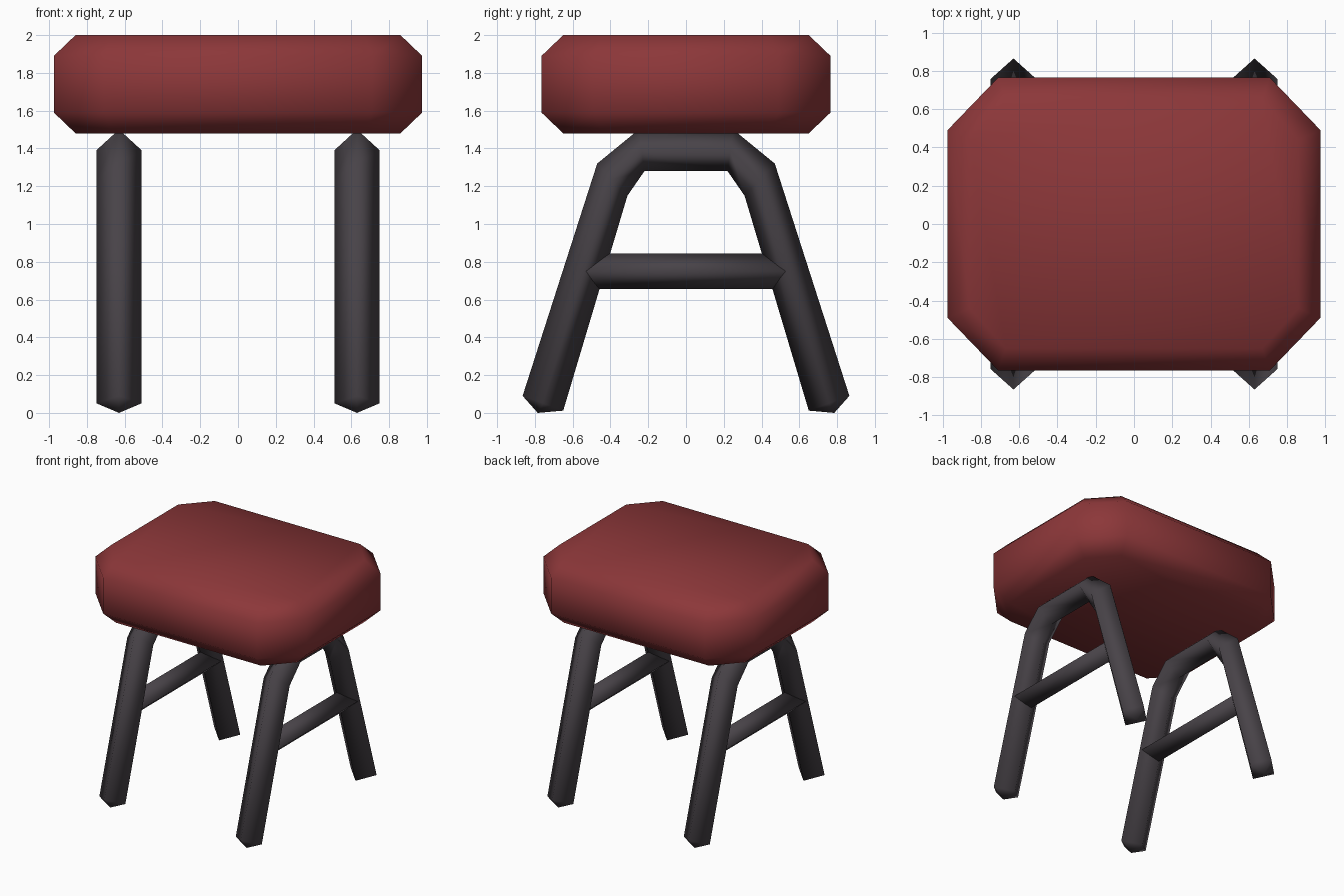
import bpy, bmesh

if "Cube" in bpy.data.objects:
    bpy.data.objects.remove(bpy.data.objects["Cube"])


def material(name, rgb):
    m = bpy.data.materials.new(name)
    m.diffuse_color = (*rgb, 1)
    m.use_nodes = True
    m.node_tree.nodes["Principled BSDF"].inputs["Base Color"].default_value = m.diffuse_color
    return m


red = material("red upholstery", (0.262, 0.038, 0.041))
dark = material("dark metal", (0.065, 0.056, 0.065))


def loft(name, rings, mat, tips=None):
    """Skin equal-sized rings of points; ends are flat or drawn to tip points."""
    bm = bmesh.new()
    vs = [[bm.verts.new(p) for p in r] for r in rings]
    n = len(vs[0])
    for a, b in zip(vs, vs[1:]):
        for i in range(n):
            j = (i + 1) % n
            bm.faces.new((a[i], a[j], b[j], b[i]))
    for k, end in enumerate((vs[0], vs[-1])):
        if tips:
            t = bm.verts.new(tips[k])
            for i in range(n):
                bm.faces.new((end[i], end[(i + 1) % n], t))
        else:
            bm.faces.new(end)
    bmesh.ops.recalc_face_normals(bm, faces=bm.faces)
    me = bpy.data.meshes.new(name)
    bm.to_mesh(me)
    bm.free()
    me.materials.append(mat)
    for p in me.polygons:
        p.use_smooth = True
    ob = bpy.data.objects.new(name, me)
    bpy.context.collection.objects.link(ob)
    return ob


# Seat: chamfered octagonal cushion
def octagon(x1, y1, x2, y2, z):
    q = [(x1, y1), (x2, y2)]
    pts = q + [(-x, y) for x, y in reversed(q)]
    pts += [(-x, -y) for x, y in pts]
    return [(x, y, z) for x, y in pts]


outer, inner = (0.975, 0.49, 0.71, 0.765), (0.86, 0.44, 0.67, 0.65)
loft("seat", [octagon(*inner, 1.48), octagon(*outer, 1.59),
              octagon(*outer, 1.89), octagon(*inner, 2.0)], red)

# Leg frames: diamond-section bent tube, (outer, inner) edge points in y, z
half = [((-0.865, 0.09), (-0.65, 0.012)),
        ((-0.47, 1.32), (-0.31, 1.15)),
        ((-0.25, 1.50), (-0.22, 1.28))]
path = half + [tuple((-y, z) for y, z in s) for s in reversed(half)]

for side, x in (("left", -0.63), ("right", 0.63)):
    rings = []
    for (oy, oz), (iy, iz) in path:
        my, mz = (oy + iy) / 2, (oz + iz) / 2
        rings.append([(x, oy, oz), (x + 0.12, my, mz),
                      (x, iy, iz), (x - 0.12, my, mz)])
    loft(side + "_leg_frame", rings, dark,
         tips=[(x, -0.785, 0.0), (x, 0.785, 0.0)])

    # Crossbar: diamond-section bar between the legs
    bar = [[(x, y, 0.845), (x + 0.107, y, 0.75), (x, y, 0.655),
            (x - 0.107, y, 0.75)] for y in (-0.53, 0.53)]
    loft(side + "_crossbar", bar, dark)
